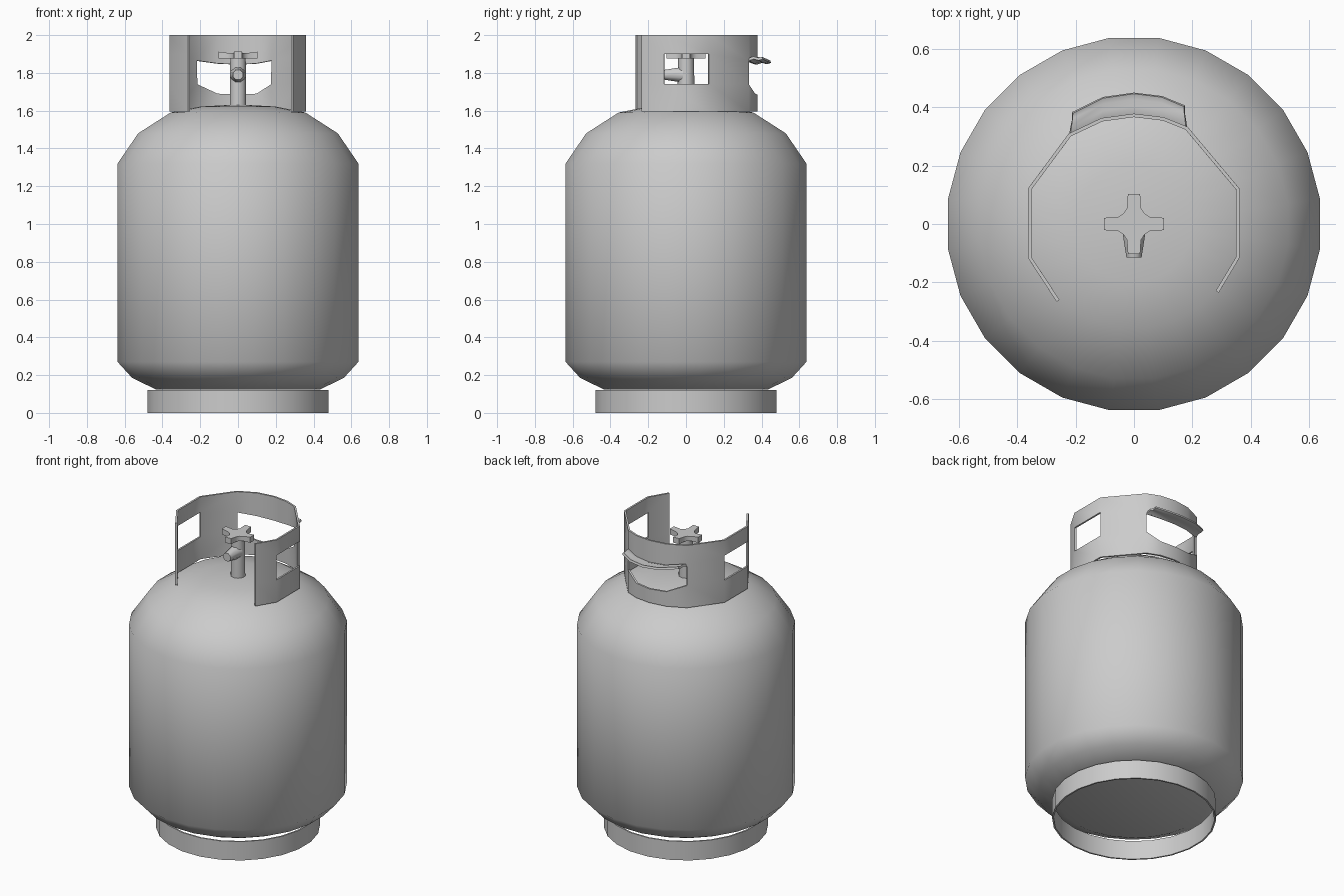
import bpy, bmesh, math
from mathutils import Matrix

if "Cube" in bpy.data.objects:
    bpy.data.objects.remove(bpy.data.objects["Cube"])

SEG = 24


def finish(name, bm, angle=50, thickness=0, offset=-1):
    bmesh.ops.remove_doubles(bm, verts=bm.verts, dist=1e-5)
    bmesh.ops.recalc_face_normals(bm, faces=bm.faces)
    me = bpy.data.meshes.new(name)
    bm.to_mesh(me)
    bm.free()
    ob = bpy.data.objects.new(name, me)
    bpy.context.collection.objects.link(ob)
    bpy.ops.object.select_all(action='DESELECT')
    ob.select_set(True)
    bpy.context.view_layer.objects.active = ob
    if thickness:
        mod = ob.modifiers.new("thickness", 'SOLIDIFY')
        mod.thickness = thickness
        mod.offset = offset
        bpy.ops.object.modifier_apply(modifier=mod.name)
    bpy.ops.object.shade_smooth_by_angle(angle=math.radians(angle))
    return ob


def lathe(name, profile, closed=False):
    bm = bmesh.new()
    rings = []
    for i in range(SEG):
        a = 2 * math.pi * (i + 0.5) / SEG
        rings.append([bm.verts.new((r * math.cos(a), r * math.sin(a), z)) for r, z in profile])
    n = len(profile)
    for i in range(SEG):
        a, b = rings[i], rings[(i + 1) % SEG]
        for j in range(n if closed else n - 1):
            k = (j + 1) % n
            bm.faces.new((a[j], b[j], b[k], a[k]))
    if not closed:
        bm.faces.new([r[0] for r in rings])
        bm.faces.new([r[-1] for r in rings])
    return finish(name, bm)


# Tank body and foot ring
lathe("tank_body", [(0.44, 0.125), (0.565, 0.185), (0.643, 0.27), (0.643, 1.32),
                    (0.533, 1.48), (0.36, 1.59), (0.2, 1.622), (0.05, 1.63)])
lathe("foot_ring", [(0.484, 0), (0.484, 0.122), (0.474, 0.122), (0.474, 0)], closed=True)

# Collar: columns of (x, y, window bottom, window top); windows skip the middle face
columns = [(-0.26, -0.263, 1.74, 1.9), (-0.357, -0.115, 1.74, 1.9), (-0.357, 0.12, 1.74, 1.9),
           (-0.22, 0.305, 1.74, 1.865), (-0.11, 0.357, 1.69, 1.85), (0, 0.372, 1.685, 1.845),
           (0.1, 0.36, 1.69, 1.85), (0.18, 0.328, 1.74, 1.865), (0.355, 0.12, 1.74, 1.9),
           (0.355, -0.115, 1.74, 1.9), (0.285, -0.232, 1.74, 1.9)]
windows = {1, 3, 4, 5, 6, 8}
bm = bmesh.new()
cols = [[bm.verts.new((x, y, z)) for z in (1.595, lo, hi, 2.0)] for x, y, lo, hi in columns]
for i in range(len(cols) - 1):
    for j in range(3):
        if j == 1 and i in windows:
            continue
        a, b = cols[i], cols[i + 1]
        bm.faces.new((a[j], b[j], b[j + 1], a[j + 1]))
finish("collar", bm, thickness=0.012, offset=0)

# Bent hand lip above the rear opening
bm = bmesh.new()
rows = []
for x, y, lo, hi in columns[3:8]:
    rows.append([bm.verts.new((x * s, y + d, hi + dz))
                 for d, dz, s in ((0, 0.005, 1), (0.03, 0.015, 0.98), (0.055, 0.008, 0.96), (0.076, 0.014, 0.96))])
for a, b in zip(rows, rows[1:]):
    for j in range(3):
        bm.faces.new((a[j], b[j], b[j + 1], a[j + 1]))
finish("hand_lip", bm, thickness=0.014, offset=0)


def tapered(name, r1, r2, depth, sides, matrix):
    bm = bmesh.new()
    bmesh.ops.create_cone(bm, cap_ends=True, segments=sides, radius1=r1, radius2=r2,
                          depth=depth, matrix=matrix)
    return finish(name, bm)


# Valve stem and forward outlet
tapered("valve_stem", 0.045, 0.043, 0.28, 10, Matrix.Translation((0, 0, 1.74)))
tapered("valve_outlet", 0.045, 0.028, 0.1, 8,
        Matrix.Translation((0, -0.065, 1.79)) @ Matrix.Rotation(math.pi / 2, 4, 'X')
        @ Matrix.Rotation(math.pi / 8, 4, 'Z'))

# Cross-shaped valve handle
bm = bmesh.new()
arm = [(0.102, -0.021), (0.102, 0.021), (0.055, 0.024), (0.036, 0.036), (0.024, 0.055)]
outline = []
for k in range(4):
    c, s = math.cos(k * math.pi / 2), math.sin(k * math.pi / 2)
    outline += [bm.verts.new((x * c - y * s, x * s + y * c, 1.875)) for x, y in arm]
face = bm.faces.new(outline)
top = bmesh.ops.extrude_face_region(bm, geom=[face])
for v in top["geom"]:
    if isinstance(v, bmesh.types.BMVert):
        v.co.z = 1.912 if math.hypot(v.co.x, v.co.y) > 0.09 else 1.906
finish("valve_handle", bm, angle=40)
